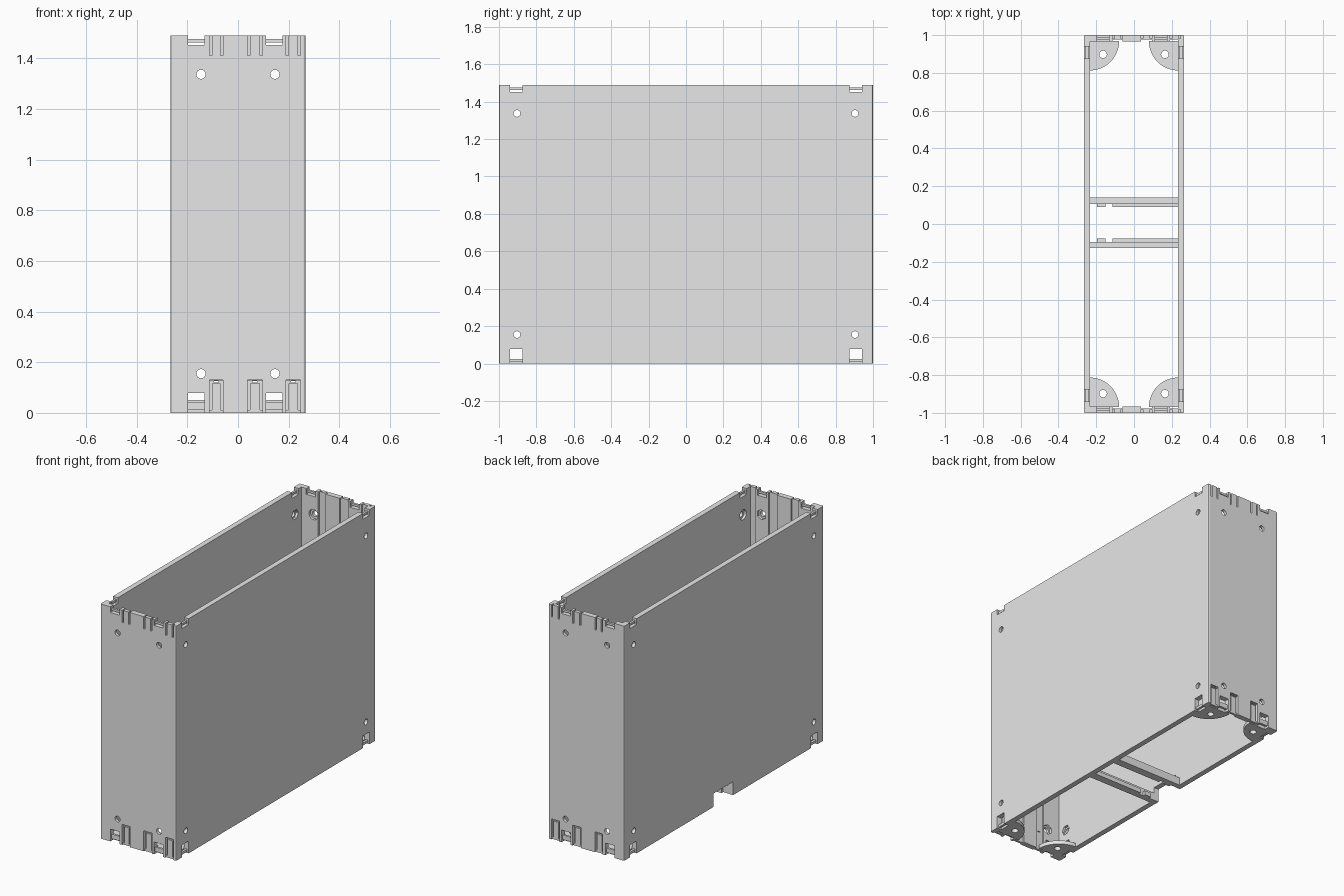
import bpy, bmesh, math
from mathutils import Matrix, Vector

cube = bpy.data.objects.get("Cube")
if cube:
    bpy.data.objects.remove(cube, do_unlink=True)

W, L, H, T = 0.266, 1.0, 1.49, 0.034      # half width, half length, height, wall
IX, IY = W - T, L - T                     # inner faces

grey = bpy.data.materials.new("light grey plastic")
grey.use_nodes = True
grey.diffuse_color = (0.8, 0.8, 0.8, 1)
grey.node_tree.nodes["Principled BSDF"].inputs["Base Color"].default_value = (0.8, 0.8, 0.8, 1)


def box(bm, x0, x1, y0, y1, z0, z1):
    size = Vector((abs(x1 - x0), abs(y1 - y0), abs(z1 - z0)))
    mid = Vector((x0 + x1, y0 + y1, z0 + z1)) / 2
    bmesh.ops.create_cube(bm, size=1, matrix=Matrix.Translation(mid) @ Matrix.Diagonal(size).to_4x4())


def rod(bm, centre, axis, radius, length, sides=24):
    turn = Vector((0, 0, 1)).rotation_difference(Vector(axis)).to_matrix().to_4x4()
    bmesh.ops.create_cone(bm, cap_ends=True, segments=sides, radius1=radius, radius2=radius,
                          depth=length, matrix=Matrix.Translation(centre) @ turn)


def make(name, bm):
    bmesh.ops.recalc_face_normals(bm, faces=bm.faces)
    mesh = bpy.data.meshes.new(name)
    bm.to_mesh(mesh)
    bm.free()
    mesh.materials.append(grey)
    obj = bpy.data.objects.new(name, mesh)
    bpy.context.collection.objects.link(obj)
    return obj


def cut(target, bm):
    tool = make("cutter", bm)
    tool.hide_render = True
    mod = target.modifiers.new("cut", "BOOLEAN")
    mod.operation, mod.solver, mod.object = "DIFFERENCE", "EXACT", tool
    bpy.context.view_layer.objects.active = target
    bpy.ops.object.modifier_apply(modifier=mod.name)
    bpy.data.objects.remove(tool, do_unlink=True)


SIGNS = (-1, 1)
CLIPS = ((-0.113, -0.06), (0.037, 0.096), (0.19, 0.246))   # snap tongues on the end walls
END_NOTCH = ((-0.197, -0.133), (0.111, 0.175))
SIDE_NOTCH = (0.875, 0.94)
SCREW_Z = (0.155, 1.337)

# Open rectangular shell with softened upright corners
bm = bmesh.new()
box(bm, -W, W, -L, L, 0, H)
upright = [e for e in bm.edges if abs(e.verts[0].co.z - e.verts[1].co.z) > 1]
bmesh.ops.bevel(bm, geom=upright, offset=0.007, segments=2, affect="EDGES", profile=0.5)
shell = make("case_walls", bm)
bm = bmesh.new()
box(bm, -IX, IX, -IY, IY, -1, H + 1)
cut(shell, bm)

# Screw holes through end walls and side walls
bm = bmesh.new()
for z in SCREW_Z:
    for s in SIGNS:
        rod(bm, (0.146 * s, 0, z), (0, 1, 0), 0.018, 3)
cut(shell, bm)
bm = bmesh.new()
for z in SCREW_Z:
    for s in SIGNS:
        rod(bm, (0, 0.904 * s, z), (1, 0, 0), 0.018, 3)
cut(shell, bm)

# Inner recesses: hexagonal for nuts on one wall, round on the opposite wall
bm = bmesh.new()
for z in SCREW_Z:
    for s in SIGNS:
        for side in SIGNS:
            sides = 6 if side < 0 else 24
            rod(bm, (0.146 * s, IY * side, z), (0, 1, 0), 0.032, 0.03, sides)
            rod(bm, (IX * side, 0.904 * s, z), (1, 0, 0), 0.032, 0.03, sides)
cut(shell, bm)

# Rim notches at top and bottom, and the cable opening on one side wall
bm = bmesh.new()
for z0, z1 in ((-0.1, 0.078), (1.453, 1.6)):
    for s in SIGNS:
        for x0, x1 in END_NOTCH:
            box(bm, x0, x1, (IY - 0.01) * s, (L + 0.01) * s, z0, z1)
        for side in SIGNS:
            box(bm, (IX - 0.01) * side, (W + 0.01) * side, SIDE_NOTCH[0] * s, SIDE_NOTCH[1] * s, z0, z1)
box(bm, -W - 0.01, -IX + 0.01, -0.092, 0.104, -0.1, 0.085)
cut(shell, bm)

# Upright grooves inside the end walls
bm = bmesh.new()
for s in SIGNS:
    for x0, x1 in CLIPS:
        box(bm, x0, min(x1, IX), (IY - 0.01) * s, (IY + 0.011) * s, -0.1, H + 0.1)
cut(shell, bm)

# Snap tongues: recessed at the foot, outlined by slots at foot and rim
recess, slots, heads, eyes = (bmesh.new() for _ in range(4))
for s in SIGNS:
    for x0, x1 in CLIPS:
        mid = (x0 + x1) / 2
        box(recess, x0, x1, (L - 0.008) * s, (L + 0.05) * s, -0.1, 0.13)
        for a, b in ((x0, x0 + 0.01), (x1 - 0.01, x1)):
            box(slots, a, b, (L - 0.019) * s, (L + 0.06) * s, 0.012, 0.126)
            box(slots, a, b, (L - 0.019) * s, (L + 0.06) * s, 1.412, H + 0.1)
        box(heads, x0 + 0.008, x1 - 0.008, (L - 0.018) * s, (L + 0.07) * s, 0.116, 0.127)
        box(eyes, mid - 0.009, mid + 0.009, (IY - 0.02) * s, (L + 0.08) * s, 0.12, 0.125)
for cutter in (recess, slots, heads, eyes):
    cut(shell, cutter)

# Tie bars crossing the rim notches
bm = bmesh.new()
for s in SIGNS:
    for z0, z1 in ((0.014, 0.043), (1.463, 1.476)):
        for x0, x1 in END_NOTCH:
            box(bm, x0 - 0.003, x1 + 0.003, (L - 0.024) * s, (L - 0.01) * s, z0, z1)
    for z0, z1 in ((0.008, 0.024), (1.463, 1.476)):
        for side in SIGNS:
            box(bm, (W - 0.024) * side, (W - 0.01) * side,
                (SIDE_NOTCH[0] - 0.003) * s, (SIDE_NOTCH[1] + 0.003) * s, z0, z1)
make("notch_bars", bm)

# Quarter-round screw tabs in the floor corners
bm = bmesh.new()
for sx in SIGNS:
    for sy in SIGNS:
        cx, cy = (IX + 0.002) * sx, (IY + 0.002) * sy
        ring = [bm.verts.new((cx, cy, 0))]
        for i in range(17):
            a = math.pi / 2 * i / 16
            ring.append(bm.verts.new((cx - sx * 0.155 * math.cos(a), cy - sy * 0.155 * math.sin(a), 0)))
        face = bm.faces.new(ring)
        up = bmesh.ops.extrude_face_region(bm, geom=[face])["geom"]
        bmesh.ops.translate(bm, verts=[v for v in up if isinstance(v, bmesh.types.BMVert)], vec=(0, 0, 0.024))
tabs = make("corner_tabs", bm)
bm = bmesh.new()
for sx in SIGNS:
    for sy in SIGNS:
        rod(bm, (0.164 * sx, 0.898 * sy, 0), (0, 0, 1), 0.02, 0.2)
cut(tabs, bm)

# Two cross beams with a notched lip facing the opening
bm = bmesh.new()
for s in SIGNS:
    def y(v):
        return v * s + 0.006
    box(bm, -IX - 0.002, IX + 0.002, y(0.1), y(0.134), 0, 0.05)
    for x0, x1 in ((-0.195, -0.15), (-0.115, IX + 0.002)):
        box(bm, x0, x1, y(0.083), y(0.101), 0, 0.028)
make("cross_beams", bm)
